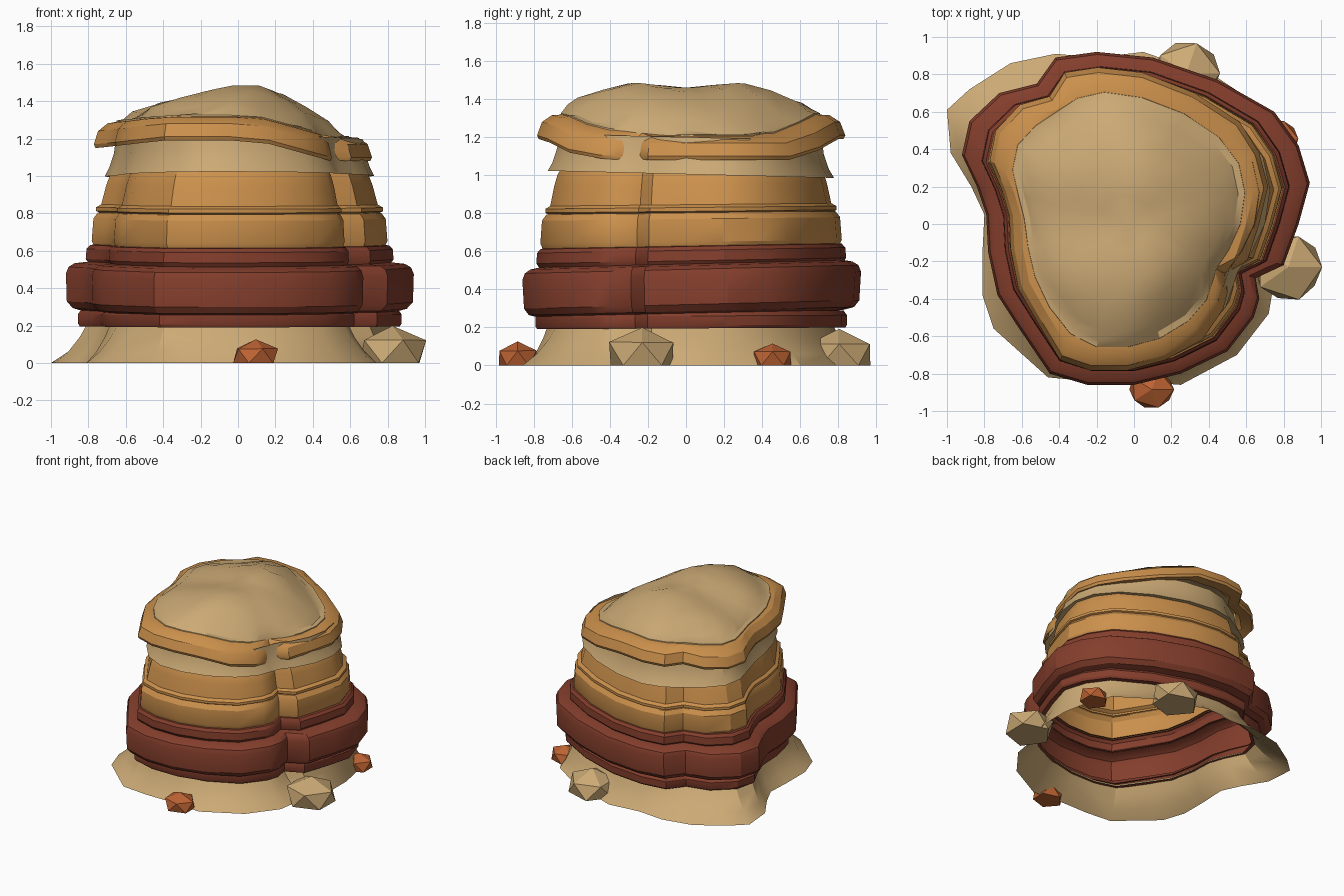
import bpy, bmesh, math, random
from mathutils import Vector

cube = bpy.data.objects.get("Cube")
if cube:
    bpy.data.objects.remove(cube, do_unlink=True)


def material(name, rgb):
    m = bpy.data.materials.new(name)
    m.use_nodes = True
    m.diffuse_color = (*rgb, 1)
    m.node_tree.nodes["Principled BSDF"].inputs["Base Color"].default_value = (*rgb, 1)
    return m


SAND = material("sand", (0.60, 0.40, 0.178))
OCHRE = material("ochre", (0.60, 0.28, 0.072))
MAROON = material("maroon", (0.23, 0.048, 0.025))
RUST = material("rust", (0.51, 0.125, 0.033))

# Plan of the widest rock band, counterclockwise from the left side
PLAN = [(.94, .22), (.88, .42), (.75, .6), (.45, .77), (.1, .89), (-.2, .92), (-.42, .89),
        (-.52, .75), (-.72, .7), (-.88, .55), (-.92, .37), (-.84, .2), (-.79, .05),
        (-.78, -.15), (-.73, -.38), (-.62, -.55), (-.45, -.8), (-.25, -.86), (0, -.86),
        (.25, -.8), (.5, -.68), (.64, -.5), (.67, -.4), (.65, -.29), (.8, -.22), (.88, 0)]
# Plan of the skirt where it meets the ground
FOOT = [(.84, .2), (.8, .4), (.72, .6), (.45, .78), (.05, .92), (-.2, .89), (-.42, .91),
        (-.66, .86), (-.88, .72), (-1, .61), (-.98, .38), (-.87, .2), (-.8, .05),
        (-.81, -.15), (-.81, -.38), (-.75, -.56), (-.46, -.82), (-.25, -.84), (0, -.84),
        (.25, -.86), (.55, -.7), (.72, -.48), (.74, -.36), (.76, -.24), (.82, -.15), (.84, 0)]
# Plan with worn notches, for the sand layers
N = len(PLAN)
WORN = [tuple((PLAN[i - 1][k] + 2 * PLAN[i][k] + PLAN[(i + 1) % N][k]) / 4 for k in (0, 1))
        for i in range(N)]


def ring(sx, sy, height, ox=0, plan=PLAN):
    """Scaled plan; height is a function of x and y."""
    pts = []
    for px, py in plan:
        x, y = px * sx + ox, py * sy
        pts.append(Vector((x, y, height(x, y))))
    return pts


def loft(name, rings, mat, peak=None):
    """Skin a stack of rings, optionally closed by a peak point."""
    bm = bmesh.new()
    loops = [[bm.verts.new(p) for p in r] for r in rings]
    for low, high in zip(loops, loops[1:]):
        for i in range(N):
            j = (i + 1) % N
            bm.faces.new((low[i], low[j], high[j], high[i]))
    if peak:
        tip = bm.verts.new(peak)
        for i in range(N):
            bm.faces.new((loops[-1][i], loops[-1][(i + 1) % N], tip))
    finish(name, bm, mat, True)


def finish(name, bm, mat, smooth):
    mesh = bpy.data.meshes.new(name)
    bm.to_mesh(mesh)
    bm.free()
    mesh.materials.append(mat)
    obj = bpy.data.objects.new(name, mesh)
    bpy.context.collection.objects.link(obj)
    if smooth:
        bpy.ops.object.select_all(action='DESELECT')
        obj.select_set(True)
        bpy.context.view_layer.objects.active = obj
        bpy.ops.object.shade_smooth_by_angle(angle=math.radians(30))


def tilted(z, ty=0):
    return lambda x, y: z + ty * y


# Flared sand skirt, open underneath
top = ring(.87, .84, tilted(.22))
foot = [Vector((x, y, 0)) for x, y in FOOT]
skirt = [foot]
for t, z in ((.4, .06), (.75, .14), (1, .22)):
    skirt.append([Vector((*a.lerp(b, t).xy, z)) for a, b in zip(foot, top)])
loft("sand_skirt", skirt, SAND)

# Hollow rock bands: name, material, plan, tilt along y, rows of (x scale, y scale, height)
BANDS = [
    ("lower_maroon_band", MAROON, PLAN, .005,
     [(.86, .83, .205), (.92, .91, .195), (.93, .92, .21), (.93, .92, .26), (.91, .9, .285)]),
    ("main_maroon_band", MAROON, PLAN, .025,
     [(.9, .89, .27), (.96, .96, .285), (.995, .99, .32), (1, 1, .47), (.985, .985, .505),
      (.95, .95, .525), (.86, .89, .535)]),
    ("upper_maroon_band", MAROON, PLAN, .018,
     [(.865, .895, .525), (.885, .915, .55), (.88, .91, .605), (.86, .89, .625), (.825, .865, .63)]),
    ("lower_ochre_band", OCHRE, PLAN, .012,
     [(.835, .875, .62), (.85, .89, .65), (.84, .88, .77), (.815, .855, .80), (.80, .84, .805)]),
    ("upper_ochre_band", OCHRE, PLAN, .01,
     [(.80, .84, .80), (.825, .86, .81), (.825, .86, .83), (.795, .83, .845), (.765, .805, .95),
      (.74, .785, 1.01), (.72, .77, 1.03)]),
    ("sand_band", SAND, WORN, -.025,
     [(.73, .78, 1.015), (.80, .86, 1.005), (.775, .83, 1.05), (.745, .80, 1.13), (.735, .79, 1.2)]),
]
for name, mat, plan, ty, rows in BANDS:
    loft(name, [ring(sx, sy, tilted(z, ty), 0, plan) for sx, sy, z in rows], mat)


def ramp(value):
    return min(1, max(0, value))


# Ochre rim, drooping at both sides
def rim_height(z):
    return lambda x, y: z - .11 * ramp((x - .1) / .4) - .04 * ramp((-x - .4) / .35)


loft("ochre_rim", [ring(sx, sy, rim_height(z), -.035) for sx, sy, z in
                   [(.73, .78, 1.21), (.79, .9, 1.19), (.80, .91, 1.21), (.775, .88, 1.28),
                    (.72, .82, 1.315), (.64, .74, 1.32)]], OCHRE)


# Sand cap: a crosswise ridge, gentle on one side, steep on the other, worn at both ends
def cap_height(drop):
    def height(x, y):
        ends = max(0, abs(y) - .35)
        east = max(0, x - .2 + .35 * abs(y))
        z = 1.472 - .012 * math.cos(12 * y) - .25 * max(0, -x - .05) - .55 * east - .2 * ends
        return max(z - drop, rim_height(1.325)(x, y))
    return height


cap = [ring(.70, .79, rim_height(1.27), -.035, WORN)]
for k, drop in ((.985, .10), (.93, .04), (.85, .01), (.65, 0), (.45, 0), (.22, 0)):
    cap.append(ring(.70 * k, .79 * k, cap_height(drop), -.035, WORN))
loft("sand_cap", cap, SAND, (-.035, 0, cap_height(0)(-.035, 0)))

# Faceted loose rocks around the foot
random.seed(4)
ROCKS = [("left_sand_rock", SAND, (.825, -.23, .055), (.205, .2, .15)),
         ("back_sand_rock", SAND, (.28, .805, .05), (.2, .19, .14)),
         ("front_rust_rock", RUST, (.095, -.885, .035), (.135, .115, .095)),
         ("left_rust_rock", RUST, (.77, .455, .035), (.12, .115, .085))]
for name, mat, pos, size in ROCKS:
    bm = bmesh.new()
    bmesh.ops.create_icosphere(bm, subdivisions=1, radius=1)
    for v in bm.verts:
        p = v.co * random.uniform(.94, 1.03)
        v.co = Vector(pos) + Vector([a * b for a, b in zip(p, size)])
        v.co.z = max(0, v.co.z)
    finish(name, bm, mat, False)
